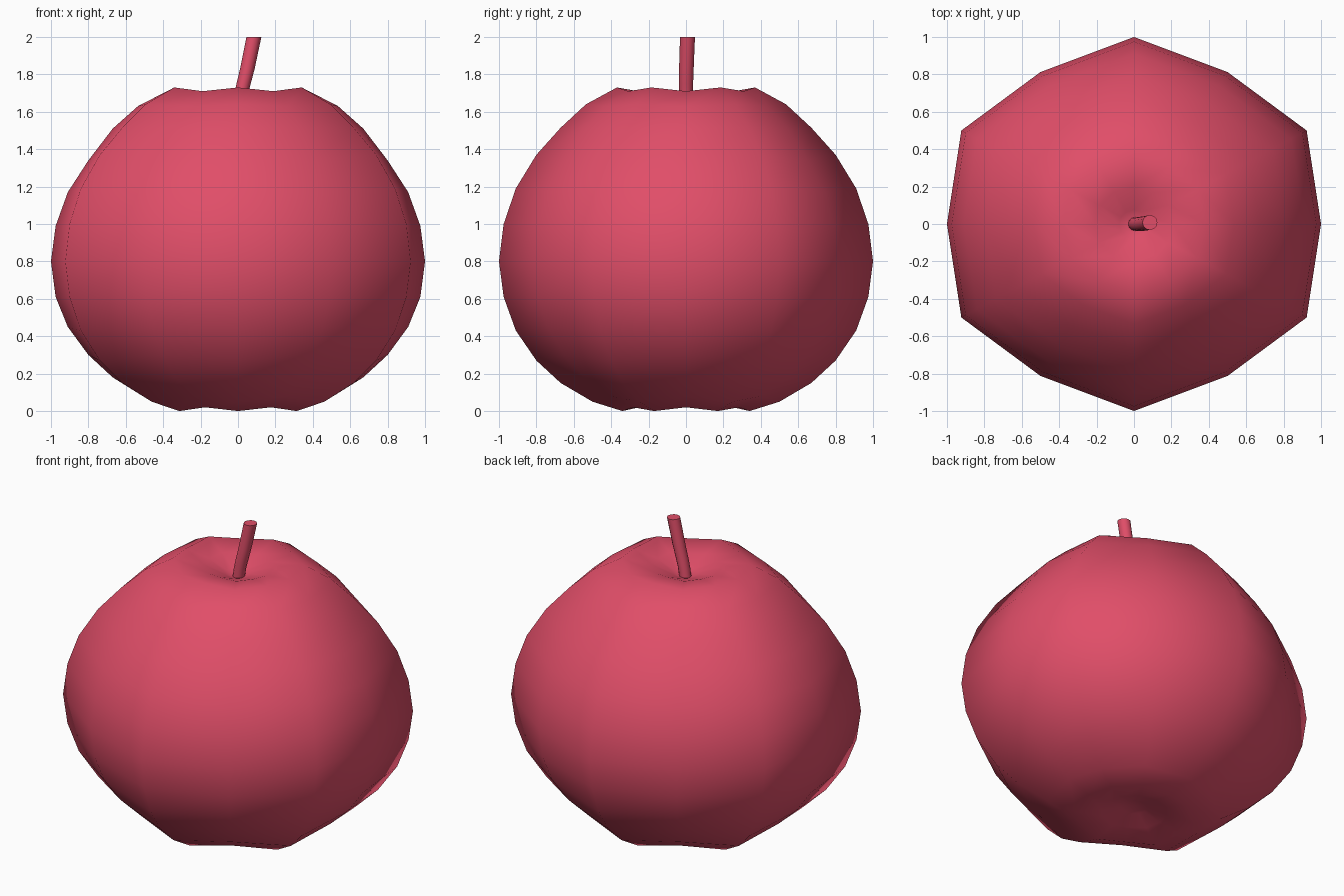
import bpy, bmesh
from math import sin, cos, tau
from mathutils import Vector

default_cube = bpy.data.objects.get("Cube")
if default_cube:
    bpy.data.objects.remove(default_cube)

# One colour for the fruit and its stem
skin = bpy.data.materials.new("apple red")
skin.use_nodes = True
red = (0.75, 0.076, 0.14, 1)
skin.diffuse_color = red
skin.node_tree.nodes["Principled BSDF"].inputs["Base Color"].default_value = red


def loft(name, rings, bottom_tip=None, top_tip=None):
    """Skin a stack of rings; close each end with a fan or a flat cap."""
    bm = bmesh.new()
    loops = [[bm.verts.new(p) for p in ring] for ring in rings]
    n = len(loops[0])
    for low, high in zip(loops, loops[1:]):
        for i in range(n):
            j = (i + 1) % n
            bm.faces.new((low[i], low[j], high[j], high[i]))
    for loop, tip in ((loops[0], bottom_tip), (loops[-1], top_tip)):
        if tip is None:
            bm.faces.new(loop)
        else:
            centre = bm.verts.new(tip)
            for i in range(n):
                bm.faces.new((loop[i], loop[(i + 1) % n], centre))
    bmesh.ops.recalc_face_normals(bm, faces=bm.faces)
    mesh = bpy.data.meshes.new(name)
    bm.to_mesh(mesh)
    bm.free()
    mesh.materials.append(skin)
    obj = bpy.data.objects.new(name, mesh)
    bpy.context.collection.objects.link(obj)
    return obj


def smooth(obj, angle):
    bpy.ops.object.select_all(action="DESELECT")
    obj.select_set(True)
    bpy.context.view_layer.objects.active = obj
    bpy.ops.object.shade_smooth_by_angle(angle=angle)


# Apple body: twelve columns alternating between grooves and lobes.
# Each row is groove radius, groove height, lobe height, lobe swelling.
SIDES = 12
DEPTH = 0.938
profile = [
    (0.08, 0.07, 0.07, 1), (0.2, 0.04, 0.035, 1.02),
    (0.35, 0.02, 0, 1.035), (0.5, 0.08, 0.05, 1.066),
    (0.67, 0.18, 0.15, 1.066), (0.8, 0.3, 0.27, 1.066),
    (0.91, 0.45, 0.43, 1.066), (0.975, 0.61, 0.61, 1.066),
    (1, 0.8, 0.8, 1.066), (0.975, 0.99, 1, 1.066),
    (0.91, 1.17, 1.19, 1.066), (0.8, 1.34, 1.37, 1.066),
    (0.67, 1.51, 1.515, 1.066), (0.535, 1.63, 1.64, 1.066),
    (0.38, 1.71, 1.73, 1.035), (0.21, 1.69, 1.7, 1.02),
    (0.08, 1.65, 1.65, 1),
]
body_rings = []
for radius, groove_z, lobe_z, swell in profile:
    ring = []
    for i in range(SIDES):
        a = tau * i / SIDES
        r, z = (radius * swell, lobe_z) if i % 2 else (radius, groove_z)
        ring.append((r * cos(a), r * sin(a) * DEPTH, z))
    body_rings.append(ring)
body = loft("apple_body", body_rings, (0, 0, 0.08), (0, 0, 1.62))
smooth(body, 3.1)

# Stem: a round tube leaning towards the model's left
path = [(0, 0, 1.6), (0.015, 0, 1.69), (0.03, 0, 1.75),
        (0.05, 0.002, 1.83), (0.085, 0.008, 2)]
stem_rings = []
for k, point in enumerate(path):
    r = 0.036 + 0.001 * k
    stem_rings.append([Vector(point) + Vector((r * cos(tau * i / SIDES), r * sin(tau * i / SIDES), 0))
                       for i in range(SIDES)])
stem = loft("apple_stem", stem_rings)
smooth(stem, 0.9)
